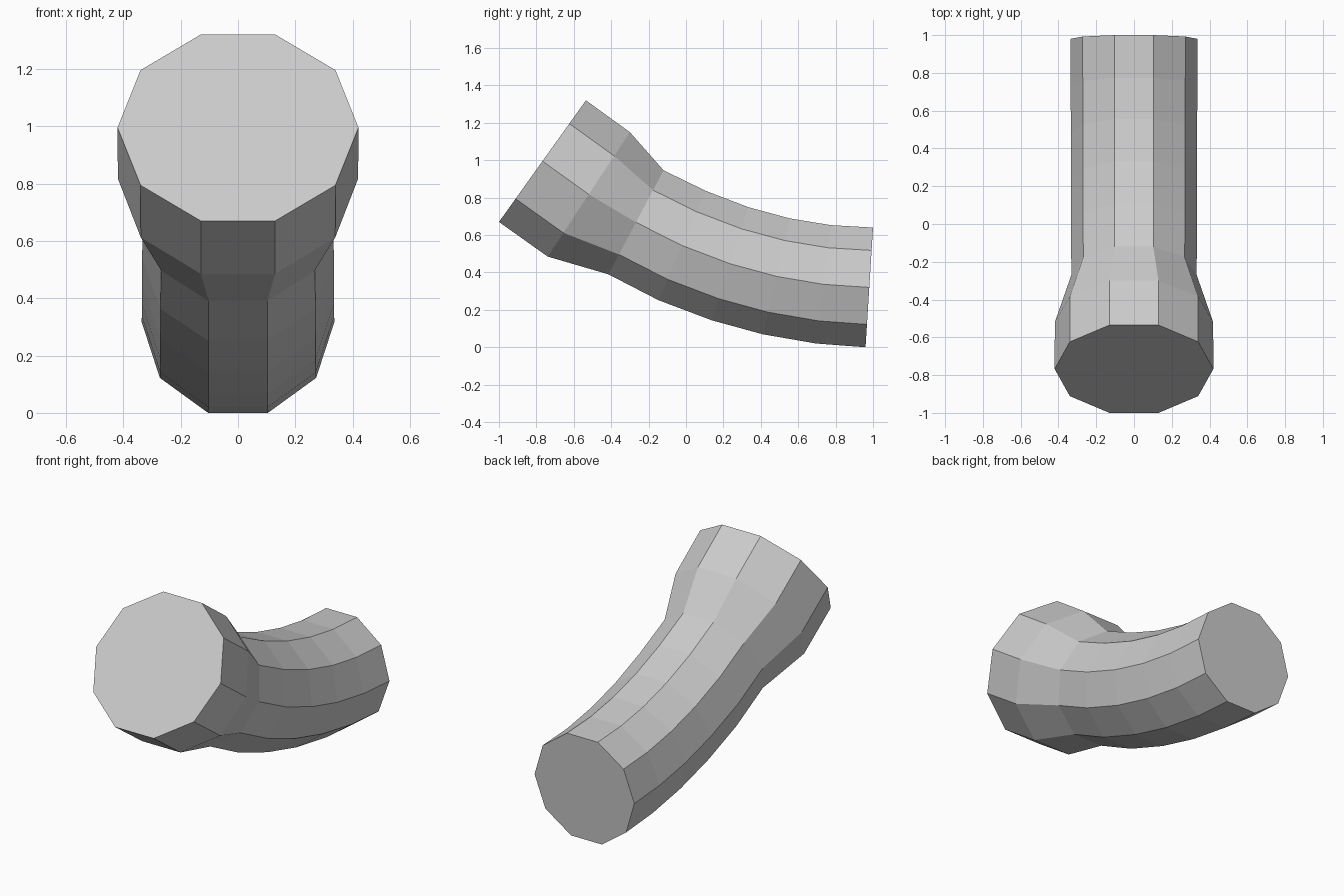
import bpy
import bmesh
import math
from mathutils import Vector

if "Cube" in bpy.data.objects:
    bpy.data.objects.remove(bpy.data.objects["Cube"])

SIDES = 10
APOTHEM = math.sin(math.radians(72))

# Top and bottom (y, z) of each ring, from the wide mouth to the narrow end
RINGS = [
    ((-0.535, 1.32), (-1.0, 0.67)),
    ((-0.30, 1.15), (-0.74, 0.485)),
    ((-0.12, 0.946), (-0.415, 0.39)),
    ((0.106, 0.836), (-0.148, 0.252)),
    ((0.333, 0.749), (0.138, 0.144)),
    ((0.555, 0.689), (0.412, 0.069)),
    ((0.773, 0.653), (0.696, 0.02)),
    ((1.0, 0.64), (0.96, 0.0)),
]

grey = bpy.data.materials.new("light grey")
grey.diffuse_color = (0.6, 0.6, 0.6, 1)
grey.use_nodes = True
grey.node_tree.nodes["Principled BSDF"].inputs["Base Color"].default_value = grey.diffuse_color

bm = bmesh.new()


def add_ring(top, bottom):
    """Ten-sided cross-section with flat top and bottom edges."""
    top, bottom = Vector((0, *top)), Vector((0, *bottom))
    centre = (top + bottom) / 2
    up = (top - bottom).normalized()
    radius = (top - bottom).length / 2 / APOTHEM
    angles = [math.tau * i / SIDES for i in range(SIDES)]
    return [bm.verts.new(centre + radius * (Vector((math.cos(a), 0, 0)) + up * math.sin(a)))
            for a in angles]


# Curved pipe with flared mouth
rings = [add_ring(*r) for r in RINGS]
for a, b in zip(rings, rings[1:]):
    for i in range(SIDES):
        j = (i + 1) % SIDES
        bm.faces.new((a[i], a[j], b[j], b[i]))

# Flat end caps
bm.faces.new(rings[0])
bm.faces.new(rings[-1])
bmesh.ops.recalc_face_normals(bm, faces=bm.faces)

mesh = bpy.data.meshes.new("bent_pipe")
bm.to_mesh(mesh)
bm.free()
mesh.materials.append(grey)
pipe = bpy.data.objects.new("bent_pipe", mesh)
bpy.context.collection.objects.link(pipe)
